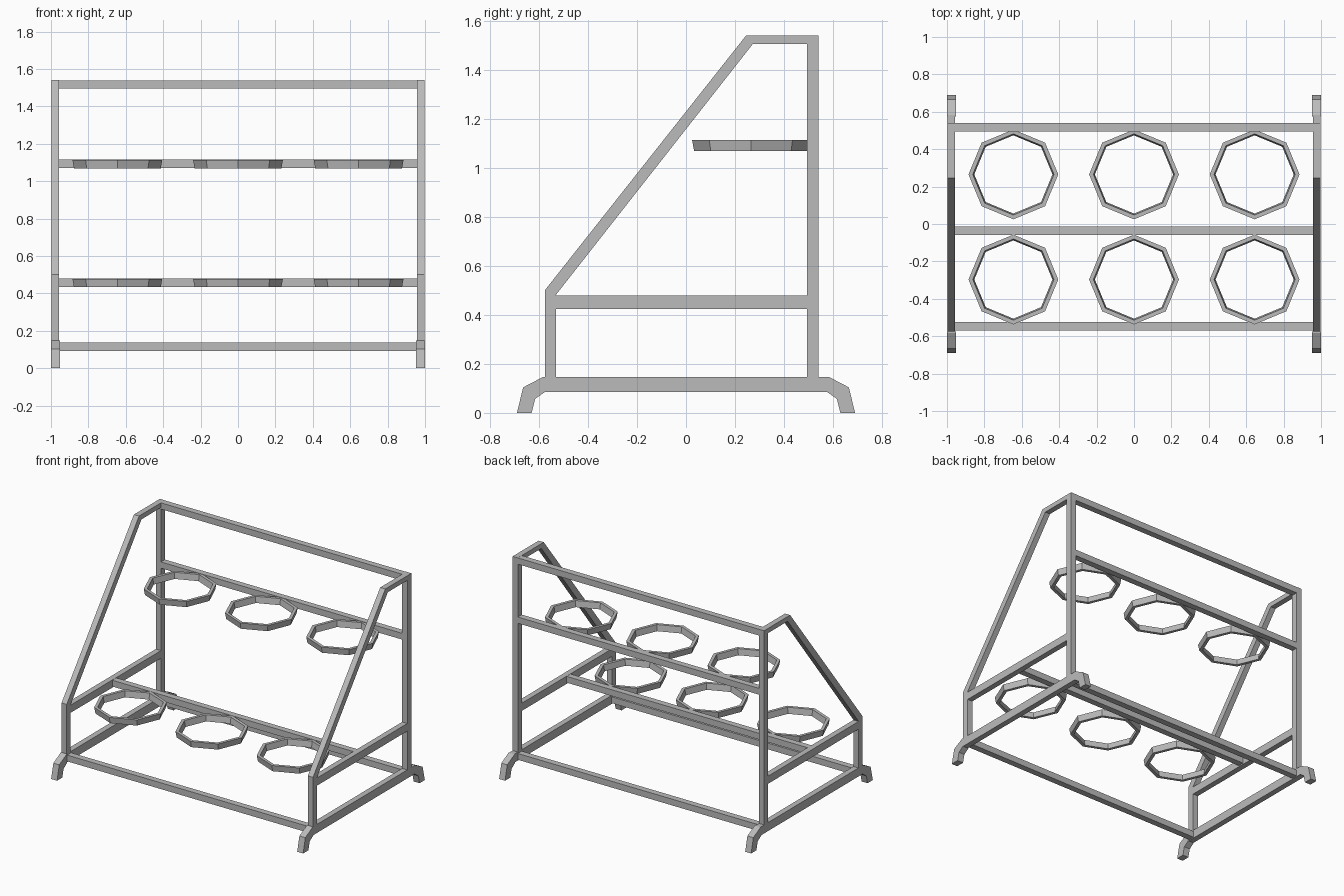
import bpy, bmesh, math
from mathutils import Matrix, Vector

cube = bpy.data.objects.get("Cube")
if cube:
    bpy.data.objects.remove(cube, do_unlink=True)

steel = bpy.data.materials.new("grey_steel")
steel.use_nodes = True
GREY = (0.5, 0.5, 0.5, 1)
steel.diffuse_color = GREY
steel.node_tree.nodes["Principled BSDF"].inputs["Base Color"].default_value = GREY


def finish(name, bm):
    bmesh.ops.recalc_face_normals(bm, faces=bm.faces)
    mesh = bpy.data.meshes.new(name)
    bm.to_mesh(mesh)
    bm.free()
    mesh.materials.append(steel)
    obj = bpy.data.objects.new(name, mesh)
    bpy.context.collection.objects.link(obj)
    return obj


def side_plate(name, profile, x0=0.957, x1=0.998):
    """Extrude a (y, z) outline across the tube width, once per side."""
    for side, sign in (("left", 1), ("right", -1)):
        bm = bmesh.new()
        face = bm.faces.new([bm.verts.new((sign * x0, y, z)) for y, z in profile])
        ext = bmesh.ops.extrude_face_region(bm, geom=[face])
        verts = [g for g in ext["geom"] if isinstance(g, bmesh.types.BMVert)]
        bmesh.ops.translate(bm, verts=verts, vec=(sign * (x1 - x0), 0, 0))
        finish(f"{side}_{name}", bm)


def rect(y0, y1, z0, z1):
    return [(y0, z0), (y1, z0), (y1, z1), (y0, z1)]


def cross_bar(name, y, z, size=0.045, half=0.957):
    bm = bmesh.new()
    bmesh.ops.create_cube(bm, size=1, matrix=Matrix.LocRotScale(
        Vector((0, y, z)), None, Vector((2 * half, size, size))))
    finish(name, bm)


def ring(name, x, y, z):
    """Eight-sided holder hoop, narrowing slightly downward."""
    bm = bmesh.new()
    section = [(0.24, 0.022), (0.217, 0.022), (0.209, -0.022), (0.232, -0.022)]
    loops = []
    for i in range(8):
        a = i * math.tau / 8
        loops.append([bm.verts.new((x + r * math.cos(a), y + r * math.sin(a), z + h))
                      for r, h in section])
    for i in range(8):
        a, b = loops[i], loops[(i + 1) % 8]
        for j in range(4):
            k = (j + 1) % 4
            bm.faces.new((a[j], b[j], b[k], a[k]))
    finish(name, bm)


# Side frames
side_plate("back_post", rect(0.494, 0.54, 0.147, 1.54))
side_plate("top_rail", [(0.245, 1.54), (0.273, 1.506), (0.494, 1.506), (0.494, 1.54)])
side_plate("sloping_rail", [(-0.575, 0.502), (0.245, 1.54), (0.273, 1.506), (-0.53, 0.483)])
side_plate("front_post", [(-0.575, 0.147), (-0.53, 0.147), (-0.53, 0.483), (-0.575, 0.502)])
side_plate("middle_rail", rect(-0.53, 0.494, 0.425, 0.48))
side_plate("bottom_rail", rect(-0.575, 0.575, 0.086, 0.147))

# Bent feet at both ends of each bottom rail
foot = [(0.575, 0.147), (0.583, 0.147), (0.665, 0.104), (0.69, 0),
        (0.63, 0), (0.616, 0.057), (0.575, 0.086)]
side_plate("back_foot", foot, 0.953, 1.0)
side_plate("front_foot", [(-y, z) for y, z in foot], 0.953, 1.0)

# Bars joining the two sides
cross_bar("top_back_bar", 0.517, 1.517)
cross_bar("upper_ring_bar", 0.517, 1.093)
cross_bar("lower_ring_bar", -0.036, 0.456)
cross_bar("bottom_back_bar", 0.517, 0.114)
cross_bar("bottom_front_bar", -0.547, 0.114)

# Two rows of three hoops
for row, y, z in (("upper", 0.265, 1.091), ("lower", -0.297, 0.456)):
    for label, x in (("right", -0.645), ("middle", 0), ("left", 0.645)):
        ring(f"{row}_{label}_ring", x, y, z)
